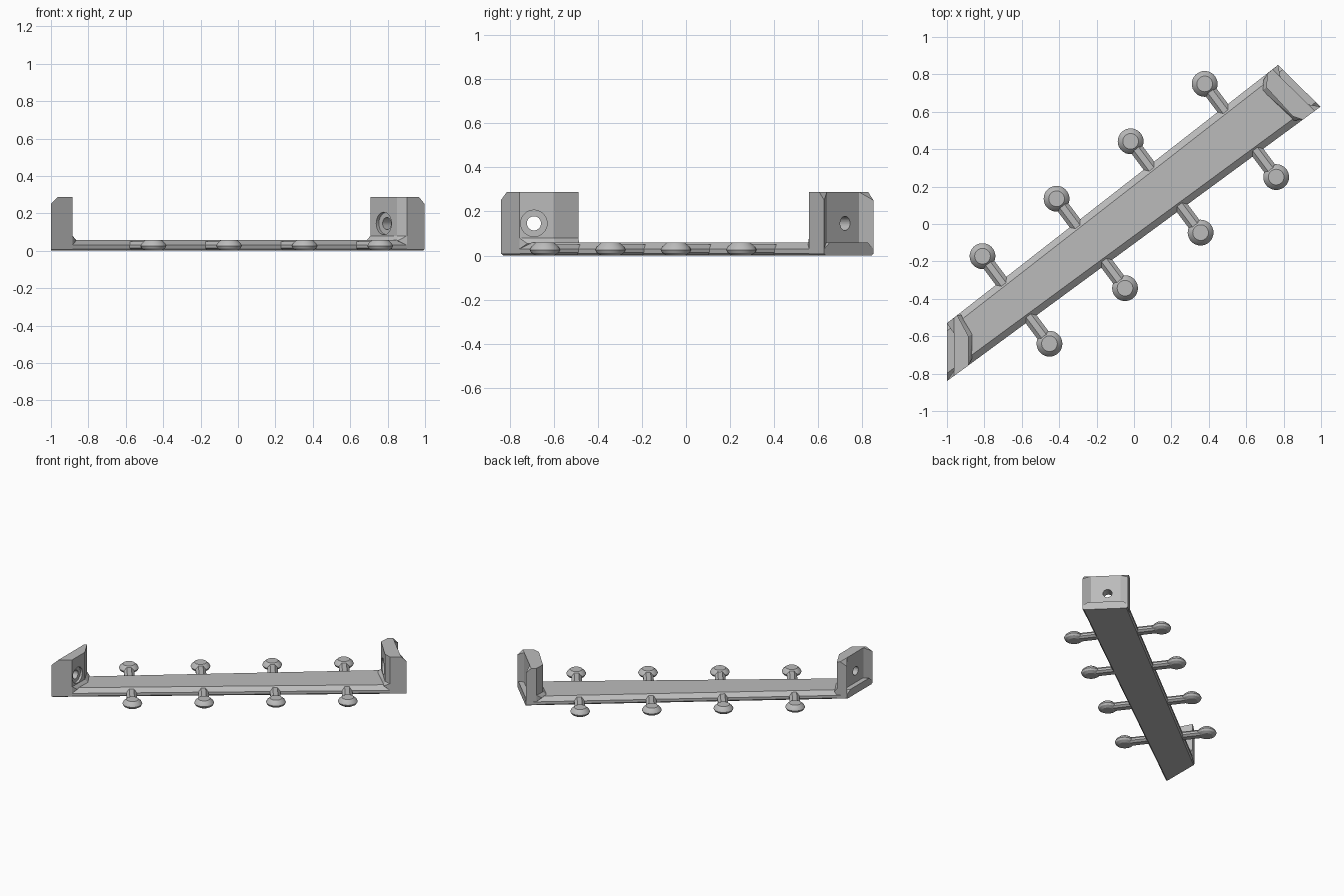
import bpy, bmesh, math
from mathutils import Vector

cube = bpy.data.objects.get("Cube")
if cube:
    bpy.data.objects.remove(cube, do_unlink=True)

grey = bpy.data.materials.new("plain_grey")
grey.use_nodes = True
grey.diffuse_color = (0.5, 0.5, 0.5, 1)
grey.node_tree.nodes["Principled BSDF"].inputs["Base Color"].default_value = (0.5, 0.5, 0.5, 1)

UP = Vector((0, 0, 1))
TOP, LIP = 0.288, 0.037          # end wall height, tray depth
FLOOR = 0.058                    # bar thickness


def finish(name, bm, smooth=False):
    bmesh.ops.recalc_face_normals(bm, faces=bm.faces)
    mesh = bpy.data.meshes.new(name)
    bm.to_mesh(mesh)
    bm.free()
    mesh.materials.append(grey)
    ob = bpy.data.objects.new(name, mesh)
    bpy.context.collection.objects.link(ob)
    if smooth:
        bpy.ops.object.select_all(action="DESELECT")
        ob.select_set(True)
        bpy.context.view_layer.objects.active = ob
        bpy.ops.object.shade_smooth_by_angle(angle=math.radians(25))
    return ob


def hull(name, points):
    """Convex solid around a few points."""
    bm = bmesh.new()
    for p in points:
        bm.verts.new(p)
    res = bmesh.ops.convex_hull(bm, input=bm.verts)
    bmesh.ops.delete(bm, geom=[g for g in res["geom_interior"] if isinstance(g, bmesh.types.BMVert)], context="VERTS")
    bmesh.ops.dissolve_limit(bm, angle_limit=0.005, verts=bm.verts, edges=bm.edges)
    return finish(name, bm)


def cylinder(name, centre, axis, radius, length):
    bm = bmesh.new()
    bmesh.ops.create_cone(bm, cap_ends=True, segments=32, radius1=radius, radius2=radius, depth=length)
    ob = finish(name, bm)
    ob.rotation_euler = axis.to_track_quat("Z", "Y").to_euler()
    ob.location = centre
    return ob


def cut(ob, cutter):
    mod = ob.modifiers.new("cut", "BOOLEAN")
    mod.operation, mod.solver, mod.object = "DIFFERENCE", "EXACT", cutter
    cutter.hide_render = True
    cutter.hide_viewport = True


def at(points, z):
    return [Vector((x, y, z)) for x, y in points]


# Plan corners of the slightly tapered bar
A, B, C, D = (-1, -0.84), (0.997, 0.627), (0.77, 0.85), (-1, -0.53)


def strip(inset, z):
    """Bar outline with both long edges moved inwards."""
    a, b, c, d = at((A, B, C, D), z)
    left, right = (d - a).normalized(), (c - b).normalized()
    k = inset * 1.2
    return [a + left * k, b + right * inset, c - right * inset, d - left * k]


hull("bar", strip(0.01, 0) + strip(0, 0.01) + strip(0, 0.03) + strip(0.035, FLOOR))


def end_wall(side, rim, inner, foot, hole):
    """Upright wall with an outer tray, chamfered top and stepped screw hole."""
    wall = hull(side + "_wall", at(list(rim) + inner, 0.006) + at(list(rim) + inner, TOP))
    p, q = at(rim, 0)
    along = (q - p).normalized()
    out = along.cross(UP)
    if out.dot(p) < 0:
        out = -out
    # Sloped tray, open at the top
    back = [p + along * 0.055 - out * LIP, q - along * 0.055 - out * LIP]
    front = [p - along * 0.001 + out * 0.001, q + along * 0.001 + out * 0.001]
    cut(wall, hull(side + "_tray_cutter",
                   [v + UP * z for v in back for z in (0.042, 0.4)] +
                   [v + UP * z for v in front for z in (0.008, 0.4)]))
    # Outer top chamfer
    ends = [p - along * 0.2, q + along * 0.2]
    cut(wall, hull(side + "_chamfer_cutter",
                   [v + out * d + UP * z for v in ends
                    for d, z in ((0.05, TOP - LIP - 0.05), (-LIP - 0.05, TOP + 0.05), (0.05, 0.4))]))
    # Screw hole with a wide inner pocket
    middle = Vector(hole)
    cut(wall, cylinder(side + "_hole_cutter", middle, out, 0.032, 0.5))
    cut(wall, cylinder(side + "_pocket_cutter", middle - out * 0.063, out, 0.06, 0.2 - 0.12))
    # Sloped fillet where the wall meets the bar
    lower = [v - (v - f) * 0.1 for v, f in zip(at(inner, FLOOR), at(foot, FLOOR))]
    hull(side + "_fillet", at(inner, 0.08) + at(foot, FLOOR - 0.004) + at(inner, 0.03) + lower)


end_wall("right", (A, D),
         [(-0.885, -0.756), (-0.885, -0.6), (-0.945, -0.488)],
         [(-0.866, -0.72), (-0.862, -0.59), (-0.925, -0.485)],
         (-0.925, -0.69, 0.146))
end_wall("left", (B, C),
         [(0.903, 0.558), (0.85, 0.575), (0.708, 0.73), (0.712, 0.803)],
         [(0.88, 0.56), (0.855, 0.553), (0.686, 0.713), (0.693, 0.77)],
         (0.812, 0.685, 0.146))


def peg(name, x, y, side):
    """Rounded knob on a faceted stem reaching into the bar."""
    profile = [(0, 0), (0.042, 0), (0.062, 0.012), (0.069, 0.026), (0.062, 0.04), (0.042, FLOOR), (0, FLOOR)]
    bm = bmesh.new()
    verts = [bm.verts.new((r, 0, z)) for r, z in profile]
    edges = [bm.edges.new(pair) for pair in zip(verts, verts[1:])]
    bmesh.ops.spin(bm, geom=verts + edges, axis=UP, cent=(0, 0, 0), angle=math.tau, steps=32)
    bmesh.ops.remove_doubles(bm, verts=bm.verts, dist=0.0005)
    finish(name + "_knob", bm, True).location = (x, y, 0)
    inward = Vector((0.6, -0.8, 0)) * side
    across = Vector((0.8, 0.6, 0))
    section = [(0.02, 0.002), (0.036, 0.014), (0.036, 0.03), (0.016, 0.05)]
    hull(name + "_stem", [Vector((x, y, z)) + inward * d + across * w * s
                          for d in (0.02, 0.25) for w, z in section for s in (-1, 1)])


# Four pegs along each long side
for i in range(4):
    peg(f"back_peg_{i + 1}", -0.81 + 0.396 * i, -0.172 + 0.307 * i, 1)
    peg(f"front_peg_{i + 1}", -0.452 + 0.404 * i, -0.64 + 0.297 * i, -1)
